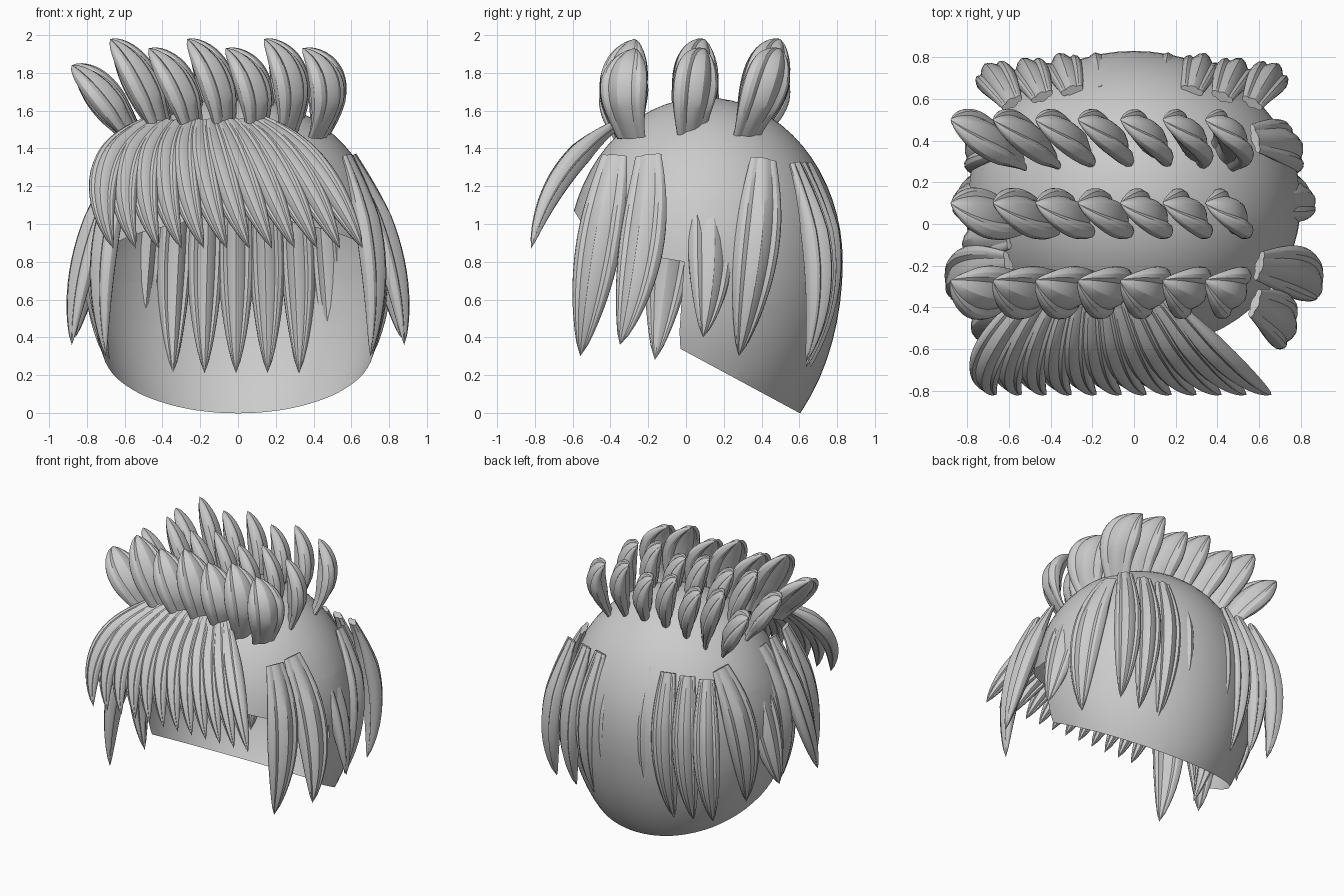
import bpy, bmesh
from math import sin, cos, pi
from mathutils import Vector as V

if "Cube" in bpy.data.objects:
    bpy.data.objects.remove(bpy.data.objects["Cube"])


def finish(bm, name, angle):
    bmesh.ops.recalc_face_normals(bm, faces=bm.faces)
    me = bpy.data.meshes.new(name)
    bm.to_mesh(me)
    bm.free()
    ob = bpy.data.objects.new(name, me)
    bpy.context.collection.objects.link(ob)
    me.polygons.foreach_set("use_smooth", [True] * len(me.polygons))
    me.set_sharp_from_angle(angle=angle)
    return ob


def lock(bm, a, m, b, side, w, th, bias=1.1, root=0.16, rings=18, sides=24):
    """Three-ribbed tapering lock of hair running a -> m -> b."""
    a, m, b, side = V(a), V(m), V(b), V(side)
    c = 2 * m - (a + b) / 2
    loops = []
    for i in range(rings):
        u = i / rings
        p = a * (1 - u) ** 2 + c * 2 * u * (1 - u) + b * u * u
        t = ((c - a) * (1 - u) + (b - c) * u).normalized()
        s = (side - t * side.dot(t)).normalized()
        n = t.cross(s)
        k = sin(pi * (root + (1 - root) * u ** bias)) ** 0.75
        flat = 0.55 + 0.45 * min(1, u * 3)
        ring = []
        for j in range(sides):
            q = 2 * pi * j / sides
            rib = 0.62 + 0.38 * abs(sin(3 * q))
            ring.append(bm.verts.new(p + s * (w * k * cos(q)) + n * (th * k * flat * rib * sin(q))))
        loops.append(ring)
    for r0, r1 in zip(loops, loops[1:]):
        for j in range(sides):
            l = (j + 1) % sides
            bm.faces.new((r0[j], r0[l], r1[l], r1[j]))
    tip = bm.verts.new(b)
    for j in range(sides):
        bm.faces.new((loops[-1][j], loops[-1][(j + 1) % sides], tip))
    bm.faces.new(loops[0])


# Skull cap: egg-shaped shell, cut along the hairline
hairline = [(-1, 1.2), (-0.66, 1.18), (-0.55, 1.0), (-0.13, 0.82), (-0.01, 0.8),
            (-0.04, 0.345), (1.0, -0.216)]
bm = bmesh.new()
bmesh.ops.create_uvsphere(bm, u_segments=64, v_segments=32, radius=1)
for v in bm.verts:
    v.co = V((v.co.x * 0.8, v.co.y * 0.73 + 0.1, 0.8 + v.co.z * (0.87 if v.co.z > 0 else 1.11)))
for (y0, z0), (y1, z1) in zip(hairline, hairline[1:]):
    bmesh.ops.bisect_plane(bm, geom=bm.verts[:] + bm.edges[:] + bm.faces[:], dist=1e-5,
                           plane_co=(0, y0, z0), plane_no=(0, z0 - z1, y1 - y0))


def below(p):
    if p.z < 0.345 + (p.y + 0.04) * -0.5394:
        return True
    if p.z < 0.8 and p.y < -0.04 + (p.z - 0.345) * 0.066:
        return True
    for (y0, z0), (y1, z1) in zip(hairline[:4], hairline[1:5]):
        if y0 <= p.y < y1:
            return p.z < z0 + (z1 - z0) * (p.y - y0) / (y1 - y0)
    return False


bmesh.ops.delete(bm, geom=[f for f in bm.faces if below(f.calc_center_median())], context='FACES')
finish(bm, "skull_cap", 0.7)

# Fringe sweeping forward, fanned from left to right
bm = bmesh.new()
N = 12
for i in range(N):
    s = i / (N - 1)
    rx, tx = -0.48 + 0.6 * s, -0.66 + 1.32 * s
    mx = (rx + tx) / 2 - 0.13 * (1 - s) + 0.03 * s
    lock(bm, (rx, -0.34, 1.54), (mx, -0.645, 1.27), (tx, -0.82, 0.87), (1, -0.3, 0), 0.085, 0.065)
finish(bm, "fringe", 0.5)

# Straight row of locks down the back, half sunk into the cap
bm = bmesh.new()
for i in range(-4, 5):
    x = 0.16 * i - 0.01
    yaw = -x * 0.9
    drop = 0.03 * max(0, abs(i) - 2)
    lock(bm, (x * 0.9, 0.64 - drop, 1.32), (x * 1.03, 0.745 - drop * 0.7, 0.78), (x * 1.04, 0.635, 0.21 + drop),
         (cos(yaw), sin(yaw), 0), 0.095, 0.08)
finish(bm, "back_locks", 0.5)

# Side locks, mirrored left and right
side_paths = [
    ((0.58, -0.38, 1.36), (0.71, -0.47, 0.85), (0.70, -0.56, 0.30)),
    ((0.60, -0.20, 1.36), (0.80, -0.24, 0.86), (0.88, -0.35, 0.36)),
    ((0.60, 0.10, 1.30), (0.76, 0.13, 0.85), (0.86, 0.09, 0.40)),
    ((0.58, 0.41, 1.34), (0.74, 0.37, 0.85), (0.71, 0.28, 0.30)),
]
for sx, label in ((1, "right"), (-1, "left")):
    bm = bmesh.new()
    for path in side_paths:
        a, m, b = [(sx * x, y, z) for x, y, z in path]
        lock(bm, a, m, b, (0.35 * sx * (-1 if a[1] > 0 else 1), 1, 0), 0.125, 0.07)
    if sx < 0:
        lock(bm, (-0.60, -0.05, 1.34), (-0.76, -0.09, 0.85), (-0.68, -0.165, 0.28), (0, 1, 0), 0.125, 0.065)
    finish(bm, label + "_side_locks", 0.5)

# Three rows of upright tufts over the crown, leaning left
rows = [("front", -0.29, -0.33, -0.27, (0.5, 0.85, 0)),
        ("middle", 0.03, 0.05, 0.10, (0.6, -0.8, 0)),
        ("rear", 0.32, 0.42, 0.50, (0.6, -0.8, 0))]
for name, y0, y1, y2, side in rows:
    bm = bmesh.new()
    for i in range(7):
        s = i / 6
        rx, tx = -0.55 + 0.97 * s, -0.88 + 1.22 * s
        tz = 1.84 + 0.14 * min(1, s * 6) - (0.05 if i in (2, 4, 6) else 0)
        lock(bm, (rx, y0, 1.46), ((rx + tx) / 2 + 0.09 * s, y1, 1.46 + (tz - 1.46) * 0.58), (tx, y2, tz),
             side, 0.14, 0.07, bias=1.3, root=0.18)
    finish(bm, name + "_crown_tufts", 0.5)
